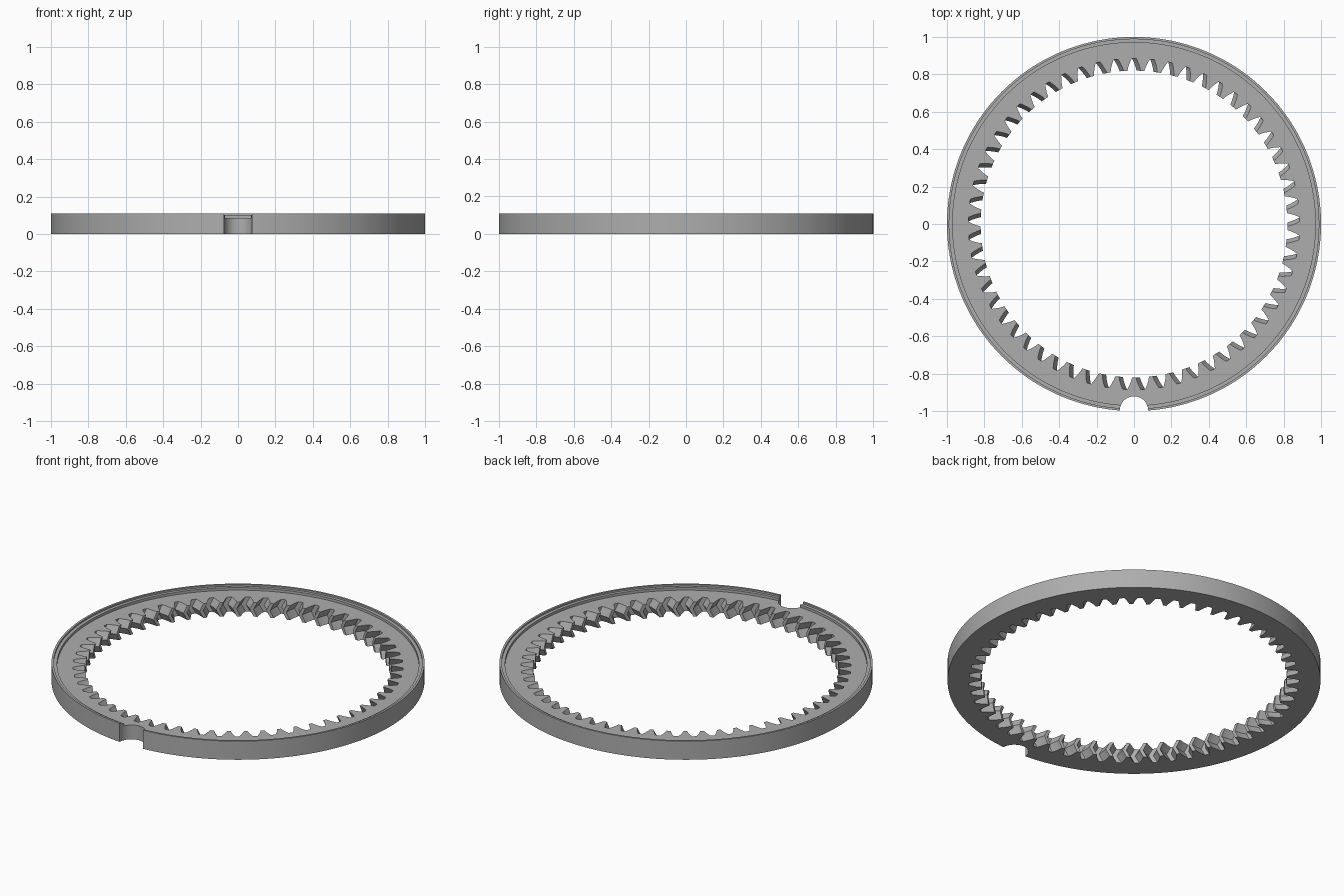
import bpy, bmesh, math

cube = bpy.data.objects.get("Cube")
if cube:
    bpy.data.objects.remove(cube, do_unlink=True)

grey = bpy.data.materials.new("plain grey")
grey.use_nodes = True
colour = (0.42, 0.42, 0.42, 1)
grey.diffuse_color = colour
grey.node_tree.nodes["Principled BSDF"].inputs["Base Color"].default_value = colour

TEETH = 57
STEPS = 8            # angular divisions per tooth
COUNT = TEETH * STEPS
ROOT, TIP = 0.885, 0.82
HEIGHT, GEAR_TOP = 0.11, 0.085
TWIST = 0.026        # herringbone twist at mid height
PITCH = math.tau / TEETH

# One tooth, starting at the middle of a gap: fraction of pitch, radius
TOOTH = [(0, ROOT), (0.13, ROOT), (0.24, 0.862), (0.33, 0.84),
         (0.39, TIP), (0.5, TIP), (0.61, TIP), (0.67, 0.84),
         (0.76, 0.862), (0.87, ROOT)]
STEPS = len(TOOTH)
COUNT = TEETH * STEPS


def angle(i):
    return math.pi / 2 + PITCH * (i // STEPS + TOOTH[i % STEPS][0])


def circle(bm, radius, z):
    return [bm.verts.new((radius * math.cos(angle(i)), radius * math.sin(angle(i)), z))
            for i in range(COUNT)]


def tooth_loop(bm, z, twist):
    loop = []
    for i in range(COUNT):
        r, a = TOOTH[i % STEPS][1], angle(i) + twist
        loop.append(bm.verts.new((r * math.cos(a), r * math.sin(a), z)))
    return loop


# Toothed ring: outer wall, stepped rim, then herringbone teeth
bm = bmesh.new()
loops = [circle(bm, r, z) for r, z in [
    (0.92, 0), (1.0, 0), (1.0, HEIGHT), (0.988, HEIGHT), (0.988, 0.1),
    (0.97, 0.1), (0.97, GEAR_TOP), (0.92, GEAR_TOP)]]
loops += [tooth_loop(bm, GEAR_TOP, 0), tooth_loop(bm, GEAR_TOP / 2, TWIST),
          tooth_loop(bm, 0, 0)]
for a, b in zip(loops, loops[1:] + loops[:1]):
    for i in range(COUNT):
        j = (i + 1) % COUNT
        bm.faces.new((a[i], a[j], b[j], b[i]))
bmesh.ops.recalc_face_normals(bm, faces=bm.faces)
mesh = bpy.data.meshes.new("ring_gear")
bm.to_mesh(mesh)
bm.free()
ring = bpy.data.objects.new("ring_gear", mesh)
bpy.context.collection.objects.link(ring)
mesh.materials.append(grey)

# Round locating notch in the front of the rim
bpy.ops.mesh.primitive_cylinder_add(vertices=48, radius=0.076, depth=0.4,
                                    location=(0, -0.997, 0.05))
cutter = bpy.context.object
cutter.name = "notch_cutter"
cutter.data.materials.append(grey)
cutter.hide_render = True
cutter.hide_set(True)
notch = ring.modifiers.new("notch", 'BOOLEAN')
notch.operation = 'DIFFERENCE'
notch.solver = 'EXACT'
notch.object = cutter

bpy.context.view_layer.objects.active = ring
bpy.ops.object.select_all(action='DESELECT')
ring.select_set(True)
bpy.ops.object.modifier_apply(modifier="notch")
bpy.ops.object.shade_smooth_by_angle(angle=math.radians(25))
bpy.data.objects.remove(cutter, do_unlink=True)
